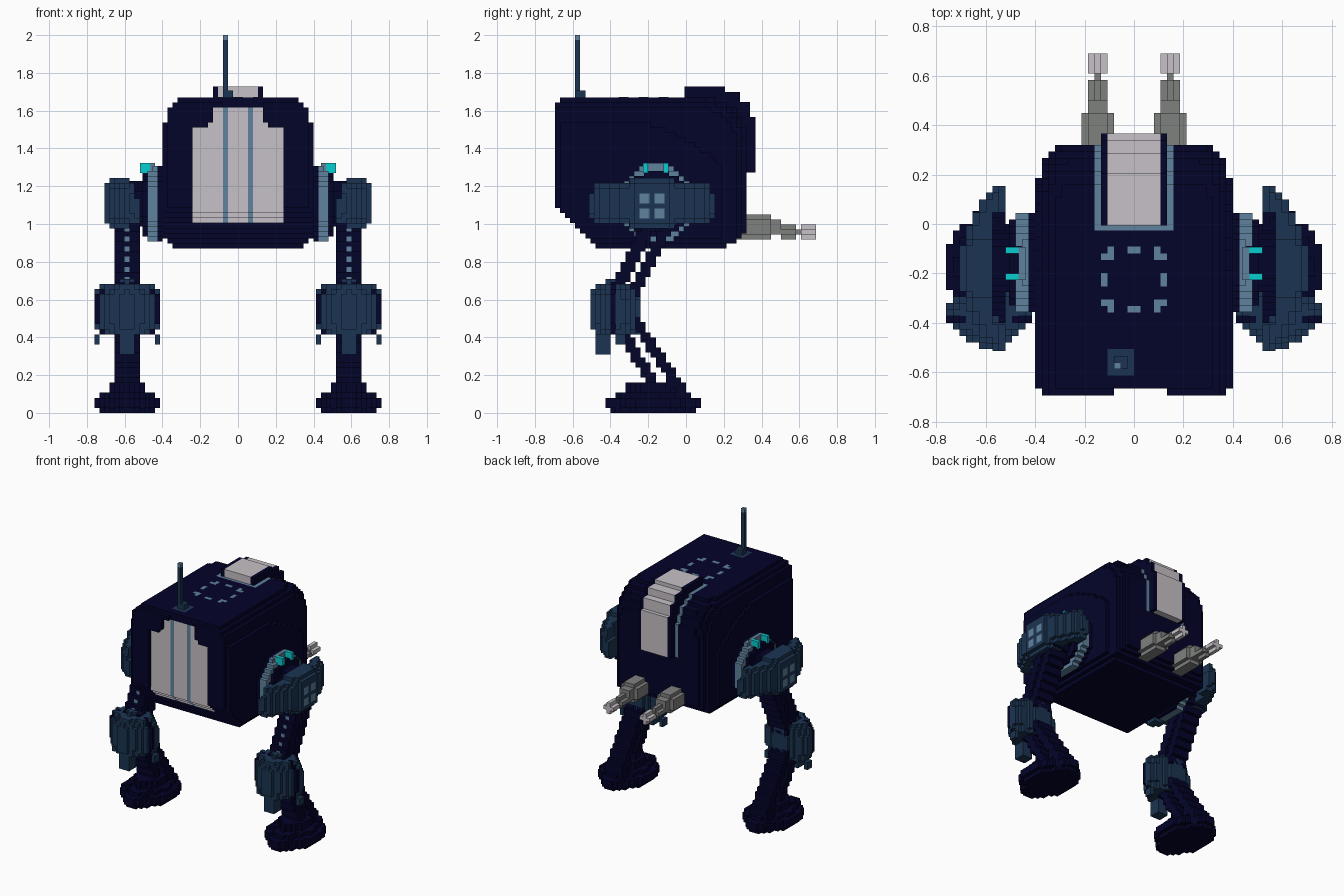
import bpy
from math import floor, hypot

V = 2 / 75  # edge length of one block

old = bpy.data.objects.get("Cube")
if old:
    bpy.data.objects.remove(old)


def srgb(hexa):
    vals = [int(hexa[i:i + 2], 16) / 255 for i in (0, 2, 4)]
    return [c / 12.92 if c < 0.04 else ((c + 0.055) / 1.055) ** 2.4 for c in vals] + [1]


def material(name, hexa):
    m = bpy.data.materials.new(name)
    m.use_nodes = True
    m.diffuse_color = srgb(hexa)
    bsdf = m.node_tree.nodes["Principled BSDF"]
    bsdf.inputs["Base Color"].default_value = srgb(hexa)
    bsdf.inputs["Roughness"].default_value = 0.8
    return m


MATS = [material("navy", "03032a"), material("slate blue", "1b3452"),
        material("steel blue", "5f829d"), material("pale grey", "c6c1c7"),
        material("gun grey", "7f817f"), material("cyan", "08cccf")]
NAVY, SLATE, STEEL, PALE, GUN, CYAN = range(6)


def build(name, cells, dx, dy, dz):
    """Turn filled blocks {(x, y, z): colour} into a mesh of exposed faces."""
    verts, faces, colours = {}, [], []
    for cell, colour in cells.items():
        for a in range(3):
            u, w = (a + 1) % 3, (a + 2) % 3
            for s in (0, 1):
                near = list(cell)
                near[a] += 2 * s - 1
                if tuple(near) in cells:
                    continue
                loop = []
                for du, dw in ((0, 0), (1, 0), (1, 1), (0, 1)):
                    p = list(cell)
                    p[a] += s
                    p[u] += du
                    p[w] += dw
                    loop.append(verts.setdefault(tuple(p), len(verts)))
                faces.append(loop if s else loop[::-1])
                colours.append(colour)
    mesh = bpy.data.meshes.new(name)
    mesh.from_pydata([((x + dx) * V, (y + dy) * V, (z + dz) * V) for x, y, z in verts],
                     [], faces)
    used = sorted(set(colours))
    for c in used:
        mesh.materials.append(MATS[c])
    for poly, c in zip(mesh.polygons, colours):
        poly.material_index = used.index(c)
    ob = bpy.data.objects.new(name, mesh)
    bpy.context.collection.objects.link(ob)


def part(name, lo, hi, rule, pair=False, dx=0.0, dy=0.0, dz=0.0):
    """Fill blocks in a range wherever rule(centre) gives a colour; pair mirrors it."""
    cells = {}
    for x in range(lo[0], hi[0]):
        for y in range(lo[1], hi[1]):
            for z in range(lo[2], hi[2]):
                c = rule(x + 0.5, y + 0.5, z + 0.5)
                if c is not None:
                    cells[x, y, z] = c
    if pair:
        flipped = {(-1 - x, y, z): c for (x, y, z), c in cells.items()}
        build("left_" + name, cells, dx, dy, dz)
        build("right_" + name, flipped, -dx, dy, dz)
    else:
        build(name, cells, dx, dy, dz)


# Hull: rounded top and nose, sloped belly, panel coloured by region
def hull(x, y, z):
    ax = abs(x)
    back = -26 + max(0, 42 - z) * 0.95
    if ax > 15 - max(0, 35.5 - z) or y < back or y > 12 - max(0, 36 - z) * 1.6:
        return None
    nose, crown, cheek = max(0, y) / 12, max(0, z - 51) / 12, max(0, ax - 9) / 6
    if nose ** 3 + crown ** 3 + cheek ** 3 > 1:
        return None
    # arched outer side layer
    if ax > 14 and z > 59 - 10 * (max(0, y + 16) / 24) ** 2:
        return None
    # recessed rear panel with two stripes
    wide = 9 if z < 57 else 6 if z < 58 else 5
    panel = ax < wide and 38 < z < 61
    if y < -25 and (ax > 14 or z > 62 or panel or (z > 57 and -3 < x < 5)):
        return None
    if panel and y < back + 2:
        return STEEL if 2 < ax < 3 else PALE
    # strip framing the hatch
    if z > 48 and ((5 < ax < 6 and 0 < y < 12) or (ax < 6 and -1 < y < 0)):
        return STEEL
    # antenna plate
    if z > 62 and -4 < x < 0 and -23 < y < -19:
        return SLATE
    return NAVY


part("hull", (-15, -26, 33), (15, 14, 63), hull, dz=-0.35)


# Ring of roof lamps, barely proud of the roof
def roof_lamp(x, y, z):
    m, n = max(abs(x), abs(y + 8)), min(abs(x), abs(y + 8))
    edge = m > 4 and (n < 1 or 3 < n < 4)
    return STEEL if edge or (3 < m < 4 and n > 3) else None


part("roof_lamps", (-5, -13, 62), (5, -3, 63), roof_lamp, dy=-0.45, dz=-0.3)


# Hatch wrapping over the nose, with dark side rails
def hatch(x, y, z):
    top = 65 if y < 8 else 64 if y < 11 else 62 if y < 13 else 59
    if z > top:
        return None
    return NAVY if abs(x) > 4 else PALE


part("hatch", (-5, 0, 48), (5, 14, 65), hatch, dy=-0.25, dz=-0.25)

# Antenna
part("antenna_collar", (-3, -22, 62), (-1, -20, 64), lambda x, y, z: SLATE)
part("antenna", (-3, -22, 64), (-2, -21, 75),
     lambda x, y, z: STEEL if z > 74 else SLATE)


# Guns: stepped barrel, thin neck, pale muzzle
def gun(x, y, z):
    dx, dz = abs(x - 5.5), abs(z - (36.5 if y < 19 else 35.5))
    if y < 17:
        return GUN if dx + dz < 3.5 else None
    if y < 22:
        return GUN if max(dx, dz) < 2 and (dx + dz < 2 or y < 19) else None
    if y < 23:
        return GUN if max(dx, dz) < 1 else None
    return PALE if dx + dz < 2 else None


part("gun", (3, 10, 34), (8, 26, 39), gun, pair=True, dy=-0.15, dz=0.4)


# Shoulder disc with bright rim
def shoulder(x, y, z):
    r = hypot(y + 5.5, z - 41.5)
    if r < 6.7:
        return NAVY if x < 19 or r < 4.5 else None
    if r > 7.8 or x > 18 or (x > 17 and z > 48):
        return None
    return STEEL if x > 16 else NAVY


part("shoulder", (15, -13, 34), (22, 2, 49), shoulder, pair=True, dy=-0.35)


def shoulder_lamp(x, y, z):
    if x < 18:
        return STEEL
    return CYAN if y < -7 or y > -4 else None


part("shoulder_lamps", (17, -8, 48), (20, -3, 50), shoulder_lamp,
     pair=True, dx=-0.5, dy=-0.5, dz=-0.4)


# Curved arm guard with four lamps on the outside
def guard(x, y, z):
    t = abs(y + 6.5) / 12.5
    outer = 27 - 5 * t * t
    inner = 22 if t < 0.7 else 21.3 if z > 43 else 20
    height = 4.6 - 1.6 * t ** 3 - (1 if x > outer - 1.2 else 0)
    if not inner < x < outer or abs(z - 42) > height:
        return None
    dy, dz = abs(floor(y + 6.5 + 0.5)), abs(floor(z - 41.5 + 0.5))
    if x > 24 and max(dy, dz) <= 2 and min(dy, dz) > 0:
        return STEEL
    return SLATE


part("arm_guard", (20, -19, 37), (27, 6, 47), guard, pair=True,
     dx=-0.5, dy=-0.25, dz=-0.4)


# Legs: two slanted struts above and below the knee, studs on the rear strut
def thigh(x, y, z):
    base = -13.5 + (z - 25) * 0.5
    if abs(y - base) < 1.3:
        return STEEL if abs(x - 22.5) < 0.5 and floor(z) % 2 == 0 else NAVY
    return NAVY if abs(y - base - 3.9) < 1.3 else None


def shin(x, y, z):
    rear = -12 + (15 - z) * 0.6
    fore = -8.5 + (16 - z) * 0.65
    return NAVY if min(abs(y - rear), abs(y - fore)) < 1.3 else None


part("thigh", (20, -18, 23), (25, 0, 39), thigh, pair=True, dx=-0.5)
part("shin", (20, -17, 4), (25, 2, 19), shin, pair=True, dx=-0.5)


# Knee armour, nearly diamond in plan, with a dark seam and hanging tabs
def knee(x, y, z):
    dx, dy = abs(x - 22.5), y + 13.5
    if z < 16:
        spur = dx > 5 and z > 14 and -14 < y < -12
        return SLATE if spur or (dx < 2 and z > 12 and -18 < y < -15) else None
    plan = (dx / 6.7) ** 1.35 + (abs(dy) / (5.6 if dy < 0 else 4.8)) ** 1.35
    if plan ** 2 + (abs(z - 20.8) / 5.8) ** 4 > 1:
        return None
    if -15 < y < -14 and dx > 3:
        return NAVY
    return SLATE


part("knee", (16, -19, 12), (29, -8, 27), knee, pair=True, dx=-0.5, dz=-0.4)


# Broad stepped foot, rounded in plan, with notches between the toes
def foot(x, y, z):
    size = 0.87 if z < 1 else 1 if z < 3 else 0.8 if z < 4 else 0.55
    dx, dy = abs(x - 22.5) / (6.8 * size), abs(y + 6.5) / (9.8 * size)
    if dx ** 1.5 + dy ** 1.5 > 1:
        return None
    if 1 < z < 4 and dy > 0.5 and abs(abs(x - 22.5) - 3) < 0.6:
        return None
    return NAVY


part("foot", (16, -16, 0), (29, 4, 6), foot, pair=True, dx=-0.5)
